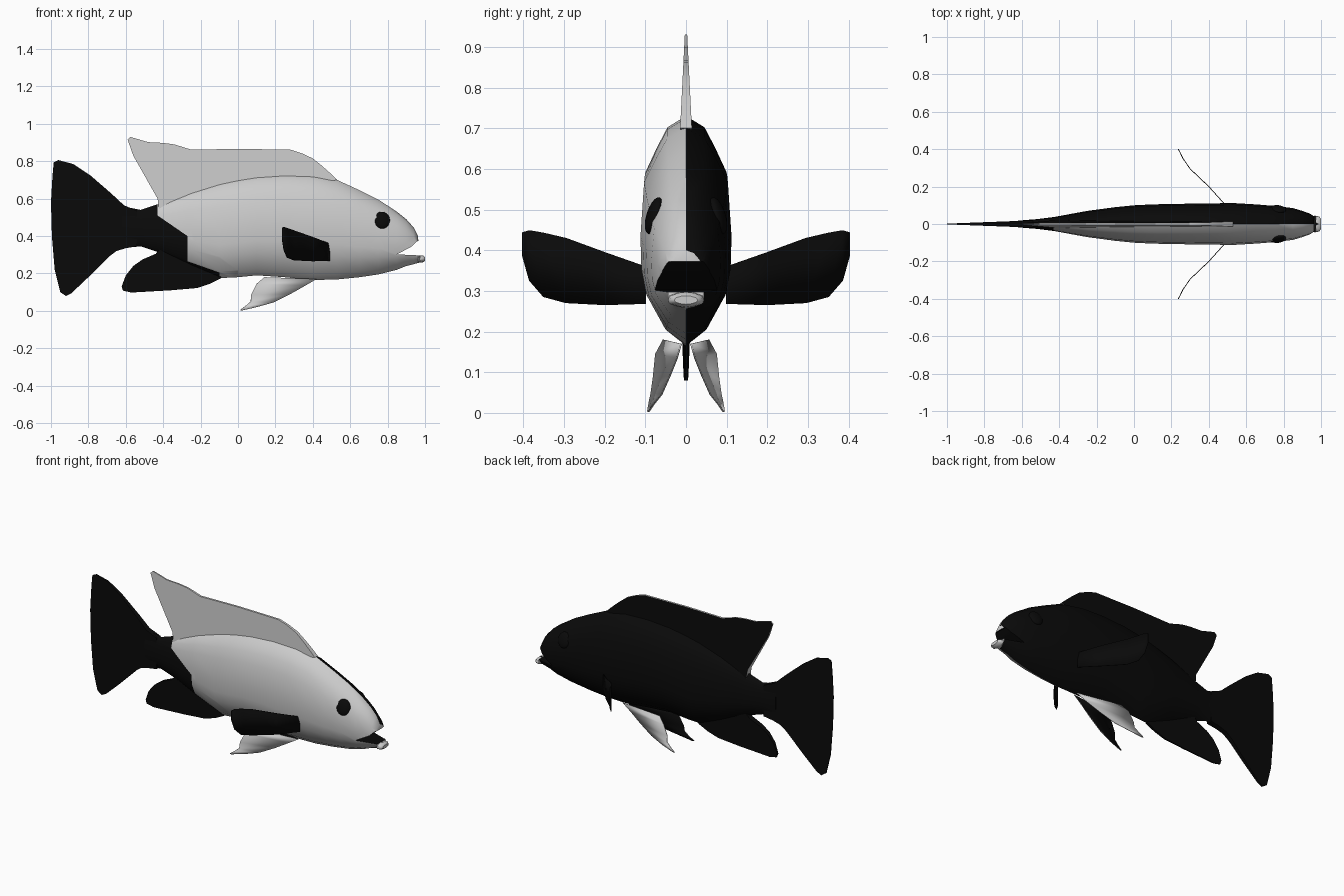
import bpy, bmesh, math
from mathutils import Vector

if "Cube" in bpy.data.objects:
    bpy.data.objects.remove(bpy.data.objects["Cube"])


def material(name, value):
    m = bpy.data.materials.new(name)
    m.diffuse_color = (value, value, value, 1)
    m.use_nodes = True
    m.node_tree.nodes["Principled BSDF"].inputs["Base Color"].default_value = m.diffuse_color
    return m


GREY = material("pale grey", 0.6)
BLACK = material("black", 0.003)


def finish(name, bm, mats, angle=35):
    mesh = bpy.data.meshes.new(name)
    bm.to_mesh(mesh)
    bm.free()
    ob = bpy.data.objects.new(name, mesh)
    bpy.context.collection.objects.link(ob)
    for m in mats:
        mesh.materials.append(m)
    if angle:
        smooth(ob, angle)
    return ob


def smooth(ob, angle):
    bpy.ops.object.select_all(action='DESELECT')
    ob.select_set(True)
    bpy.context.view_layer.objects.active = ob
    bpy.ops.object.shade_smooth_by_angle(angle=math.radians(angle))


def plate(name, outline, half, mats):
    """Upright plate from an x-z outline; half(x, z) gives half its thickness.
    The +y side takes the second material."""
    bm = bmesh.new()
    a = [bm.verts.new((x, -half(x, z), z)) for x, z in outline]
    b = [bm.verts.new((x, half(x, z), z)) for x, z in outline]
    bm.faces.new(a)
    bm.faces.new(b[::-1]).material_index = len(mats) - 1
    for i in range(len(a)):
        j = (i + 1) % len(a)
        bm.faces.new((a[j], a[i], b[i], b[j]))
    bmesh.ops.recalc_face_normals(bm, faces=bm.faces)
    return finish(name, bm, mats, 25)


def sheet(name, rows, side, mats):
    """Thin fin skinned between pairs of edge points, outer side first."""
    bm = bmesh.new()
    pts = [[bm.verts.new((x, y * side, z)) for x, y, z in r] for r in rows]
    for (a, b), (c, d) in zip(pts, pts[1:]):
        bm.faces.new((a, b, d, c))
    bm.normal_update()
    if sum(f.normal.y for f in bm.faces) * side < 0:
        bmesh.ops.reverse_faces(bm, faces=bm.faces)
    ob = finish(name, bm, mats, 40)
    s = ob.modifiers.new("thickness", 'SOLIDIFY')
    s.thickness, s.offset = 0.004, 0
    s.material_offset = len(mats) - 1
    return ob


# Body: x, top, bottom, half width
stations = [
    (-.62, .56, .335, .018), (-.52, .54, .345, .026), (-.43, .57, .315, .037),
    (-.25, .64, .235, .07), (-.10, .685, .175, .09), (0, .705, .18, .10),
    (.10, .72, .19, .105), (.25, .73, .18, .108), (.40, .725, .165, .11),
    (.53, .70, .168, .112), (.65, .645, .18, .105), (.75, .595, .195, .097),
    (.85, .53, .22, .085), (.90, .49, .24, .07), (.94, .445, .25, .056),
    (.962, .40, .256, .046), (.972, .298, .258, .044), (.99, .297, .26, .04),
    (1.0, .288, .267, .028)]
# Cross-section: depth below the top, share of the half width
section = [(0, 0), (.05, .42), (.14, .66), (.25, .92), (.5, 1), (.65, .98),
           (.77, .87), (.93, .45), (1, 0)]
loop = section + [(u, -w) for u, w in section[-2:0:-1]]

bm = bmesh.new()
rings = [[bm.verts.new((x, -w * hw, top - u * (top - bot))) for u, w in loop]
         for x, top, bot, hw in stations]
for r, s in zip(rings, rings[1:]):
    for i in range(len(loop)):
        j = (i + 1) % len(loop)
        bm.faces.new((r[i], r[j], s[j], s[i]))
bm.faces.new(rings[0])
bm.faces.new(rings[-1][::-1])
bmesh.ops.recalc_face_normals(bm, faces=bm.faces)

# Edge of the black rear patch on the pale side, from top to bottom
border = [(-.43, .8), (-.43, .51), (-.27, .40), (-.27, .265), (-.10, .205), (-.10, .1)]
for (x0, z0), (x1, z1) in zip(border, border[1:]):
    faces = [f for f in bm.faces
             if f.calc_center_median().y < 0 and f.calc_center_median().x < .02]
    geom = list({v for f in faces for v in f.verts}) + \
        list({e for f in faces for e in f.edges}) + faces
    bmesh.ops.bisect_plane(bm, geom=geom, dist=1e-5, plane_co=(x0, 0, z0),
                           plane_no=Vector((z1 - z0, 0, x0 - x1)).normalized())


def border_x(z):
    for (x0, z0), (x1, z1) in zip(border, border[1:]):
        if z1 <= z <= z0:
            return x0 + (x1 - x0) * (z0 - z) / (z0 - z1)
    return border[-1][0]


for f in bm.faces:
    c = f.calc_center_median()
    f.material_index = int(c.x < border_x(c.z) or (c.y > 0 and c.x < .955))
body = finish("body", bm, [GREY, BLACK], 0)

# Mouth: wedge cut with a black inside
mouth = plate("mouth_cutter", [(.85, .302), (.93, .345), (.958, .372), (1.1, .385),
                               (1.1, .297), (.96, .297)],
              lambda x, z: .2, [BLACK, BLACK])
for p in mouth.data.polygons:
    p.material_index = 1
cut = body.modifiers.new("mouth", 'BOOLEAN')
cut.operation, cut.solver, cut.object = 'DIFFERENCE', 'EXACT', mouth
bpy.context.view_layer.objects.active = body
bpy.ops.object.modifier_apply(modifier="mouth")
mouth.hide_render = True
mouth.hide_set(True)
smooth(body, 40)

# Fins on the centre line
plate("dorsal_fin", [(.53, .70), (.50, .73), (.45, .775), (.40, .815), (.34, .843),
                     (.28, .862), (0, .866), (-.25, .862), (-.34, .89), (-.40, .898),
                     (-.48, .902), (-.575, .93), (-.59, .915), (-.56, .83),
                     (-.43, .60), (-.42, .52), (0, .64), (.40, .68)],
      lambda x, z: .003 + .05 * (.93 - z), [GREY, BLACK])
plate("tail_fin", [(-.54, .535), (-.61, .565), (-.68, .63), (-.79, .725), (-.88, .785),
                   (-.96, .806), (-.985, .795), (-.992, .72), (-1, .58), (-.995, .40),
                   (-.98, .22), (-.95, .10), (-.92, .08), (-.89, .095), (-.80, .18),
                   (-.69, .29), (-.65, .32), (-.60, .335), (-.54, .345)],
      lambda x, z: .002 + .038 * (x + 1), [BLACK])
plate("anal_fin", [(-.09, .175), (-.15, .145), (-.22, .122), (-.36, .11), (-.57, .098),
                   (-.615, .108), (-.622, .13), (-.60, .19), (-.56, .24), (-.51, .275),
                   (-.44, .305), (-.40, .35), (-.25, .30), (-.10, .22)],
      lambda x, z: .003 + .06 * (z - .09), [BLACK])

# Paired side fins, belly fins and eyes
pectoral = [(.49, .10, .268, .36), (.40, .20, .265, .395), (.30, .295, .27, .43),
            (.262, .35, .285, .443), (.245, .385, .325, .449), (.236, .402, .385, .444)]
pelvic = [((.42, .012, .17), (.14, .055, .18)), ((.36, .022, .135), (.10, .074, .145)),
          ((.28, .04, .09), (.07, .08, .085)), ((.19, .06, .045), (.068, .085, .05)),
          ((.10, .08, .02), (.04, .09, .026)), ((.02, .092, .002), (.01, .094, .004))]
for side, label in ((-1, "near"), (1, "far")):
    sheet(label + "_pectoral_fin",
          [((x, y, lo), (x, y, hi)) for x, y, lo, hi in pectoral], side, [BLACK])
    sheet(label + "_pelvic_fin", pelvic, side, [GREY, BLACK])
    bm = bmesh.new()
    bmesh.ops.create_uvsphere(bm, u_segments=16, v_segments=10, radius=1)
    eye = finish(label + "_eye", bm, [BLACK], 60)
    eye.scale = (.043, .018, .047)
    eye.location = (.77, side * .079, .485)
    eye.rotation_euler = (side * math.radians(17), 0, -side * math.radians(7))
